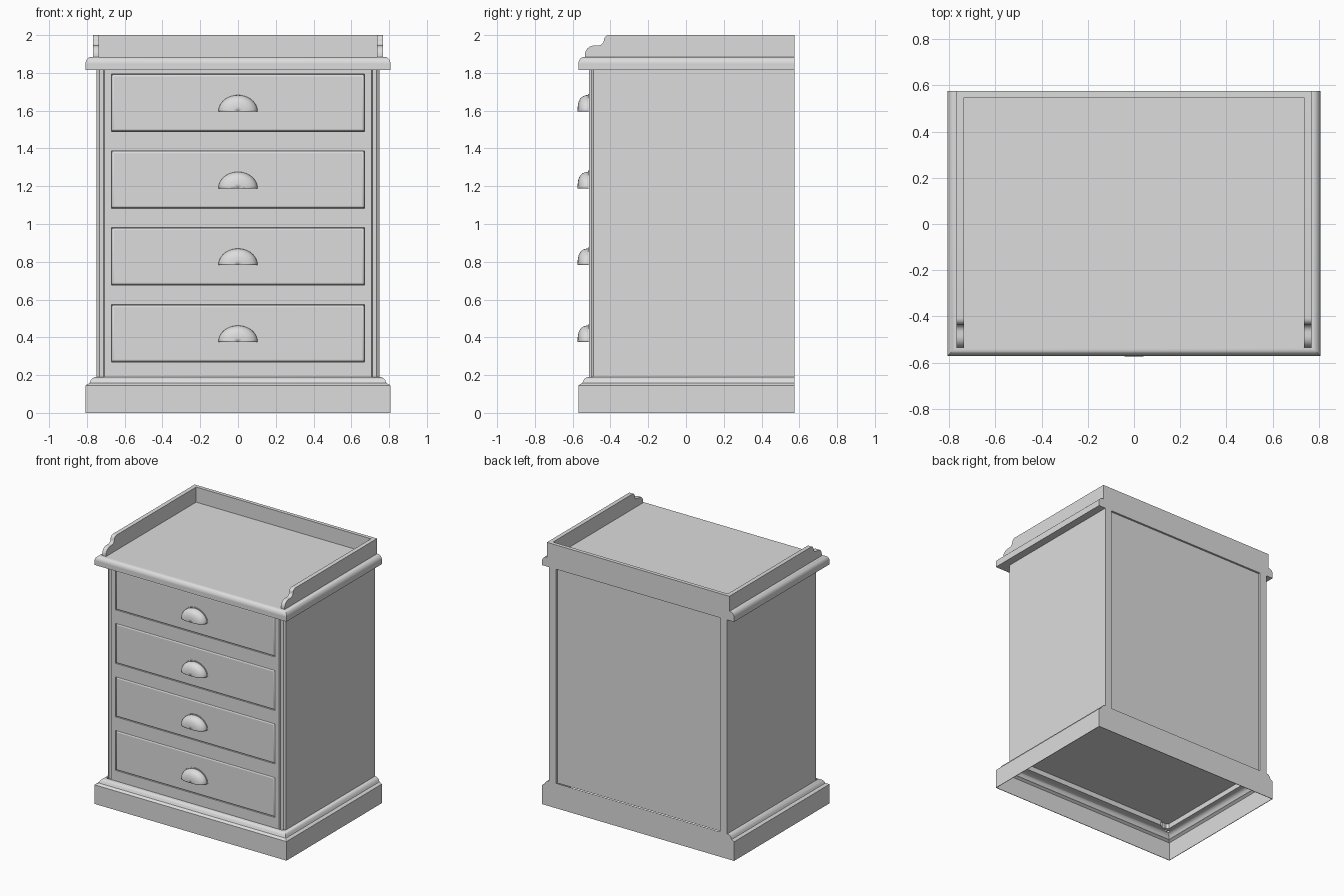
import bpy, bmesh, math

if "Cube" in bpy.data.objects:
    bpy.data.objects.remove(bpy.data.objects["Cube"])

mat = bpy.data.materials.new("plain_grey")
mat.diffuse_color = (0.72, 0.72, 0.72, 1)
mat.use_nodes = True
mat.node_tree.nodes["Principled BSDF"].inputs["Base Color"].default_value = mat.diffuse_color
BACK = 0.575
FRONT = -0.514


def finish(name, bm, angle=35):
    bmesh.ops.recalc_face_normals(bm, faces=bm.faces[:])
    me = bpy.data.meshes.new(name)
    bm.to_mesh(me)
    bm.free()
    me.materials.append(mat)
    ob = bpy.data.objects.new(name, me)
    bpy.context.collection.objects.link(ob)
    bpy.ops.object.select_all(action='DESELECT')
    ob.select_set(True)
    bpy.context.view_layer.objects.active = ob
    bpy.ops.object.shade_smooth_by_angle(angle=math.radians(angle))
    return ob


def flat_main_faces(ob):
    """Keep large faces flat next to rounded edges."""
    wn = ob.modifiers.new("weighted_normals", 'WEIGHTED_NORMAL')
    wn.keep_sharp = True
    wn.weight = 100


def loft(name, rings, cap=True, loop=False, closed=True):
    """Skin a list of point rings."""
    bm = bmesh.new()
    vs = [[bm.verts.new(p) for p in r] for r in rings]
    n = len(vs[0])
    for a, b in zip(vs, vs[1:] + vs[:1] if loop else vs[1:]):
        for i in range(n if closed else n - 1):
            j = (i + 1) % n
            bm.faces.new((a[i], a[j], b[j], b[i]))
    if cap:
        bm.faces.new(vs[0])
        bm.faces.new(vs[-1])
    return finish(name, bm)


def box(name, x0, x1, y0, y1, z0, z1, bevel=0):
    bm = bmesh.new()
    bmesh.ops.create_cube(bm, size=1)
    for v in bm.verts:
        v.co = (x1 if v.co.x > 0 else x0, y1 if v.co.y > 0 else y0,
                z1 if v.co.z > 0 else z0)
    if bevel:  # round the front edges only
        es = [e for e in bm.edges if all(v.co.y < y0 + 1e-5 for v in e.verts)]
        bmesh.ops.bevel(bm, geom=es, offset=bevel, segments=4, profile=0.5,
                        affect='EDGES')
    return finish(name, bm)


def ring(e, z, back=BACK):
    """Rectangle inset by e at the front and sides, flat at the back."""
    x, y = 0.807 - e, -0.57 + e
    return [(-x, y, z), (x, y, z), (x, back, z), (-x, back, z)]


def arc(n, start=0):
    """Angles from 0 to 90 degrees."""
    return [math.pi / 2 * k / n for k in range(start, n + 1)]


# hollow plinth with a coved moulding on top
prof = [(0, 0), (0, 0.145), (0.012, 0.153), (0.02, 0.157)]
prof += [(0.057 - 0.034 * math.cos(t), 0.157 + 0.033 * math.sin(t)) for t in arc(6, 1)]
outer = [ring(e, z) for e, z in prof]
inner = [ring(e + 0.004, max(z - 0.003, 0), BACK - 0.004) for e, z in reversed(prof)]
loft("plinth", outer + inner, cap=False, loop=True)

# carcass: plan outline with stepped front corners and recessed back panel,
# the bottom board sits a little above the lower edge
half = [(0.67, -0.49), (0.67, FRONT), (0.706, FRONT), (0.711, -0.503),
        (0.733, -0.503), (0.748, -0.49), (0.748, BACK), (0.69, BACK), (0.69, 0.56)]
plan = half + [(-x, y) for x, y in reversed(half)]
loft("carcass", [[(x * s, (y - 0.03) * s + 0.03, z) for x, y in plan]
                 for s, z in ((0.96, 0.225), (0.96, 0.186), (1, 0.186), (1, 1.822))])

# drawers, cup handles and the rails between them
spans = [(0.27, 0.573), (0.677, 0.981), (1.083, 1.387), (1.49, 1.793)]
edges = [0.187] + [z for s in spans for z in s] + [1.822]
for k in range(0, len(edges), 2):
    box("front_rail", -0.671, 0.671, FRONT, -0.485, edges[k], edges[k + 1])

for z0, z1 in spans:
    flat_main_faces(box("drawer", -0.669, 0.669, FRONT, -0.485,
                        z0 + 0.001, z1 - 0.001, 0.013))
    zb = (z0 + z1) / 2 - 0.046
    # rounded cup, open underneath
    rows = []
    for v in arc(10):
        c, s = max(math.cos(v), 0.002) ** 0.7, math.sin(v) ** 0.8
        rows.append([(0.104 * math.cos(u) * c, FRONT - 0.06 * s,
                      zb + 0.087 * math.sin(u) * c)
                     for u in [math.pi * i / 28 for i in range(29)]])
    cup = loft("cup_handle", rows, cap=False, closed=False)
    sol = cup.modifiers.new("thickness", 'SOLIDIFY')
    sol.thickness = 0.004
    sol.offset = -1
    # thin mounting rim around the cup
    turn = [math.pi * i / 24 for i in range(25)]
    rim = [(0.106 * math.cos(u), 0.093 * math.sin(u)) for u in turn]
    rim += [(0.096 * math.cos(u), 0.08 * math.sin(u)) for u in reversed(turn)]
    loft("handle_rim", [[(x, y, zb + z) for x, z in rim]
                        for y in (FRONT + 0.002, FRONT - 0.004)])

# top slab with a rounded upper edge
slab = [ring(0, 1.816), ring(0, 1.848)]
slab += [ring(0.032 * (1 - math.cos(t)), 1.848 + 0.037 * math.sin(t)) for t in arc(8, 1)]
flat_main_faces(loft("top_slab", slab))

# gallery: back board and scrolled side boards
box("gallery_back", -0.767, 0.767, 0.547, BACK, 1.88, 2.0)
side = [(BACK - 0.001, 1.88), (-0.535, 1.88), (-0.535, 1.897)]
side += [(-0.485 - 0.05 * math.cos(t), 1.897 + 0.048 * math.sin(t)) for t in arc(6, 1)]
side += [(-0.467 + 0.032 * math.sin(t), 1.973 - 0.028 * math.cos(t)) for t in arc(6)]
side += [(-0.407 - 0.028 * math.cos(t), 1.973 + 0.027 * math.sin(t)) for t in arc(5, 1)]
side += [(BACK - 0.001, 2.0)]
for s in (-1, 1):
    loft("gallery_side", [[(s * x, y, z) for y, z in side] for x in (0.735, 0.767)])
